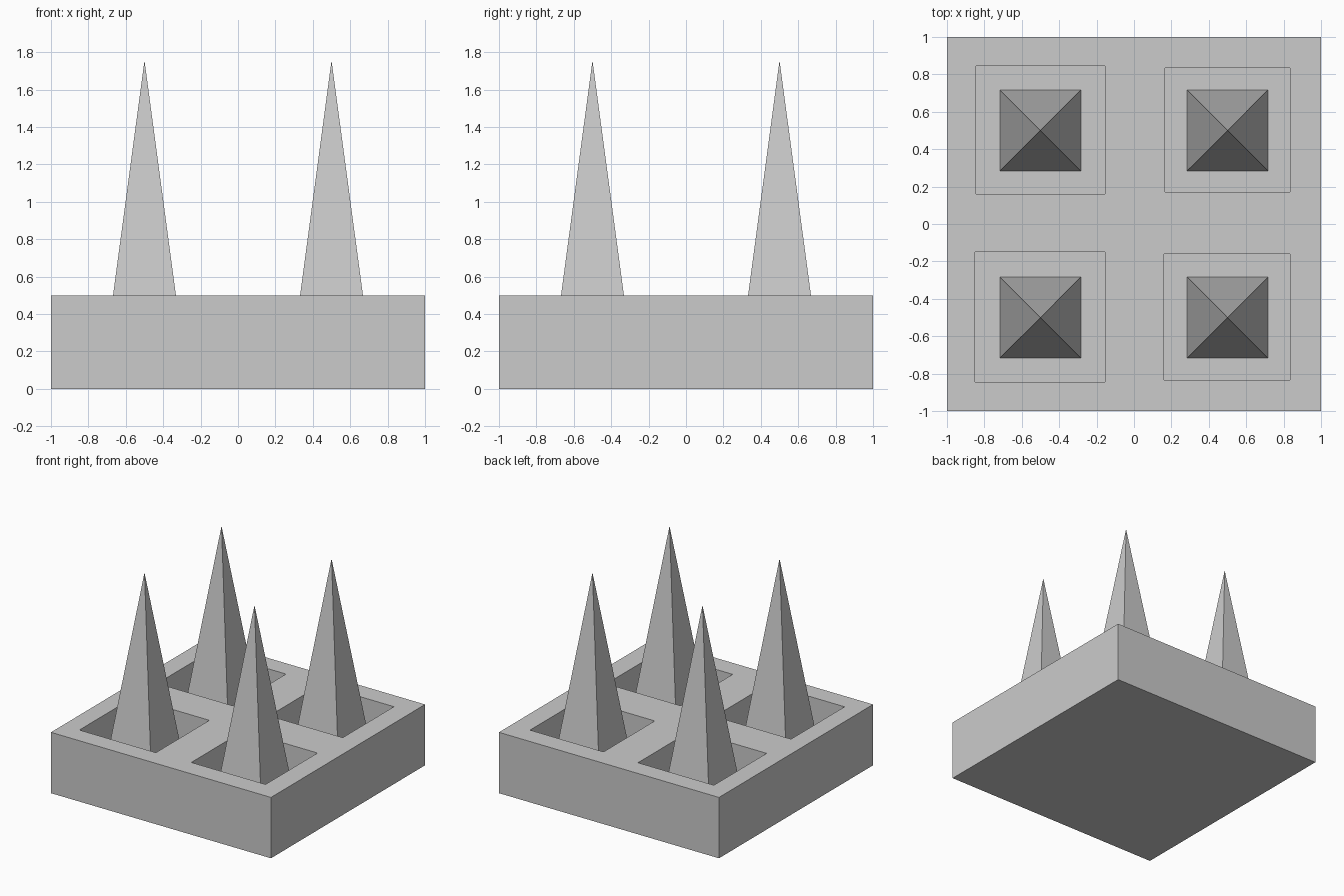
import bpy
from math import radians, sqrt

if "Cube" in bpy.data.objects:
    bpy.data.objects.remove(bpy.data.objects["Cube"])

FLOOR, TOP, APEX = 0.142, 0.5, 1.755


def box(name, x0, x1, y0, y1, z0, z1):
    bpy.ops.mesh.primitive_cube_add(size=1, location=((x0 + x1) / 2, (y0 + y1) / 2, (z0 + z1) / 2))
    ob = bpy.context.object
    ob.name = name
    ob.scale = (x1 - x0, y1 - y0, z1 - z0)
    bpy.ops.object.transform_apply(location=True, rotation=True, scale=True)
    return ob


# Square base slab
base = box("base_slab", -1, 1, -1, 1, 0, TOP)

# Four square pits, slightly uneven in size
pits = [(-0.845, -0.155, 0.16, 0.845),
        (0.165, 0.833, 0.17, 0.835),
        (-0.85, -0.155, -0.845, -0.15),
        (0.16, 0.835, -0.835, -0.16)]
for i, pit in enumerate(pits):
    cutter = box(f"pit_cutter_{i + 1}", *pit, FLOOR, TOP + 0.2)
    cutter.hide_render = True
    mod = base.modifiers.new("pit", 'BOOLEAN')
    mod.operation = 'DIFFERENCE'
    mod.solver = 'EXACT'
    mod.object = cutter
    bpy.context.view_layer.objects.active = base
    bpy.ops.object.modifier_apply(modifier=mod.name)
    bpy.data.objects.remove(cutter)

# Tall four-sided spikes rising from the pit floors
for x in (-0.5, 0.5):
    for y in (-0.5, 0.5):
        bpy.ops.mesh.primitive_cone_add(vertices=4, radius1=0.216 * sqrt(2), radius2=0,
                                        depth=APEX - FLOOR, end_fill_type='NOTHING',
                                        location=(x, y, (APEX + FLOOR) / 2),
                                        rotation=(0, 0, radians(45)))
        bpy.context.object.name = "spike"
